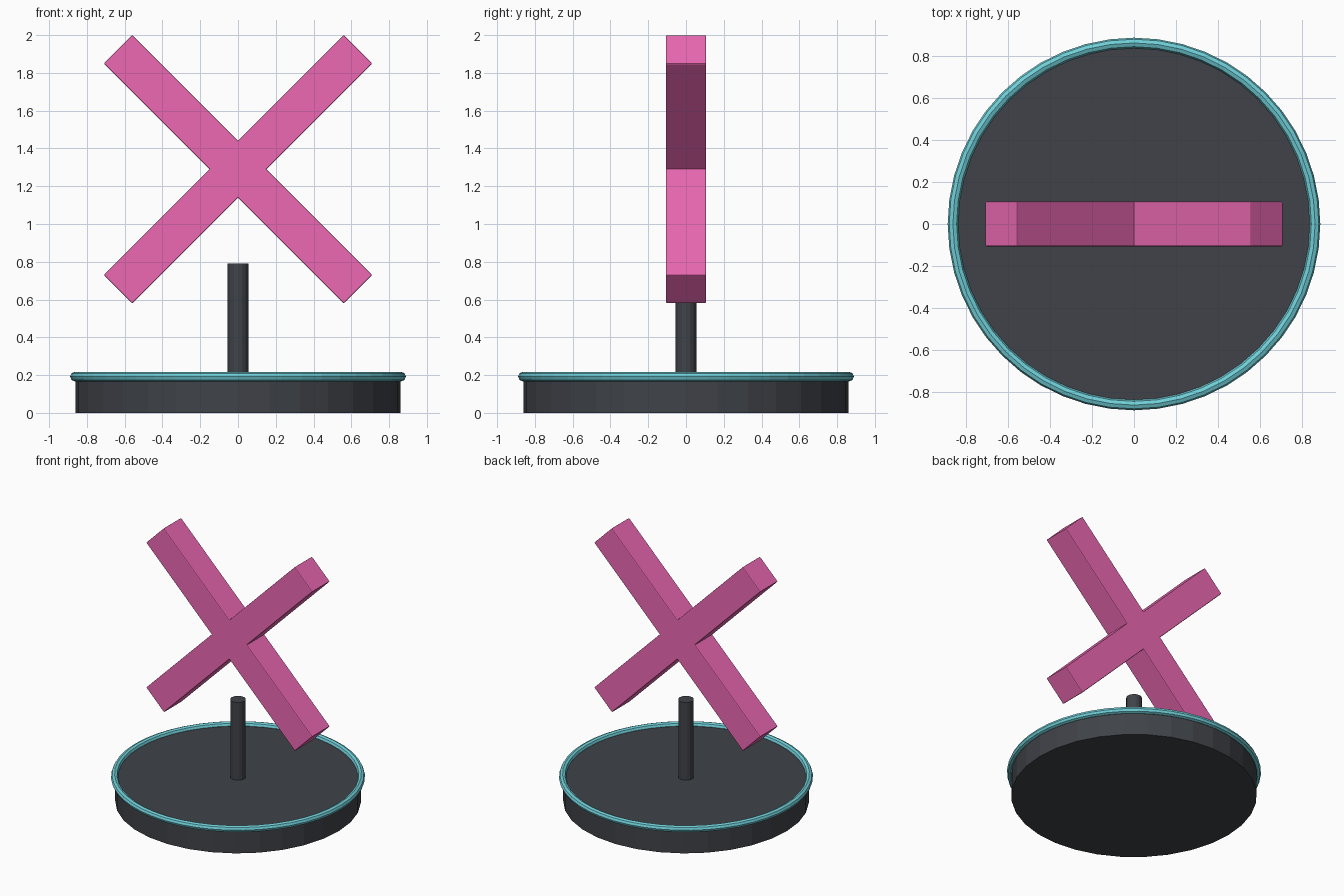
import bpy
from math import radians

if "Cube" in bpy.data.objects:
    bpy.data.objects.remove(bpy.data.objects["Cube"])


def material(name, rgb):
    m = bpy.data.materials.new(name)
    m.diffuse_color = (*rgb, 1)
    m.use_nodes = True
    m.node_tree.nodes["Principled BSDF"].inputs["Base Color"].default_value = m.diffuse_color
    return m


dark = material("dark_grey", (0.05, 0.055, 0.065))
teal = material("teal", (0.16, 0.62, 0.68))
pink = material("pink", (0.84, 0.14, 0.45))


def finish(name, mat):
    ob = bpy.context.object
    ob.name = name
    ob.data.materials.append(mat)
    return ob


def cylinder(name, radius, z0, z1, sides, mat):
    bpy.ops.mesh.primitive_cylinder_add(vertices=sides, radius=radius, depth=z1 - z0,
                                        location=(0, 0, (z0 + z1) / 2))
    return finish(name, mat)


# Round base and post
cylinder("base", 0.86, 0, 0.19, 32, dark)
cylinder("post", 0.055, 0.19, 0.79, 16, dark)

# Rim ring around the top edge of the base
bpy.ops.mesh.primitive_torus_add(major_radius=0.864, minor_radius=0.025, major_segments=48,
                                 minor_segments=8, location=(0, 0, 0.192))
finish("rim_ring", teal)

# Two crossed bars with softly bevelled edges
for name, angle in (("bar_rising", -45), ("bar_falling", 45)):
    bpy.ops.mesh.primitive_cube_add(size=1, location=(0, 0, 1.29),
                                    rotation=(0, radians(angle), 0))
    bar = finish(name, pink)
    bar.scale = (1.796, 0.214, 0.214)
    bpy.ops.object.transform_apply(location=False, rotation=False, scale=True)
    bevel = bar.modifiers.new("soft_edges", 'BEVEL')
    bevel.width = 0.006
    bevel.segments = 2
